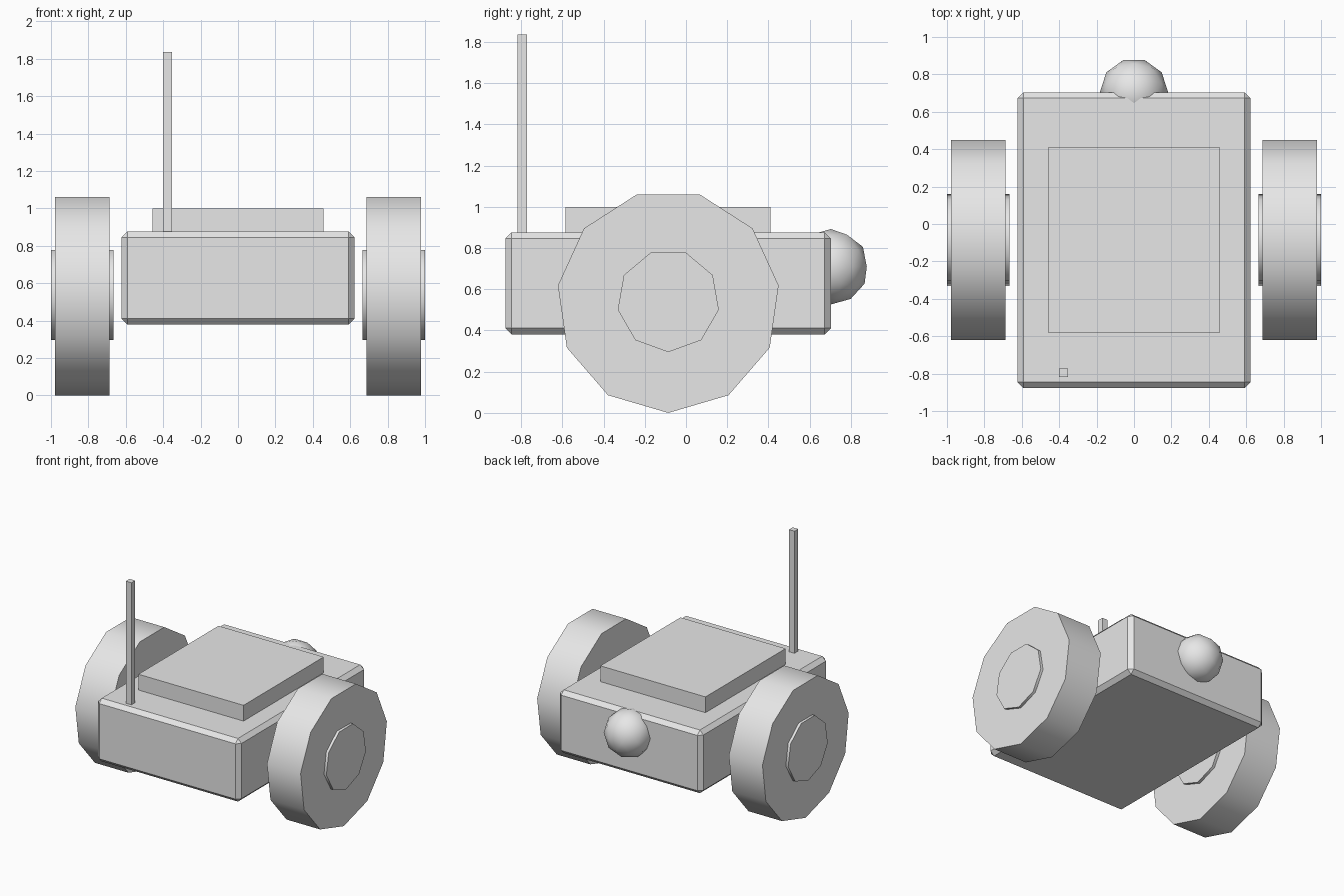
import bpy, bmesh
from math import cos, sin, pi
from mathutils import Matrix, Vector

default = bpy.data.objects.get("Cube")
if default:
    bpy.data.objects.remove(default)

# Single plain material
grey = bpy.data.materials.new("light_grey")
grey.use_nodes = True
colour = (0.8, 0.8, 0.8, 1)
grey.diffuse_color = colour
grey.node_tree.nodes["Principled BSDF"].inputs["Base Color"].default_value = colour


def finish(bm, name):
    bmesh.ops.recalc_face_normals(bm, faces=bm.faces[:])
    mesh = bpy.data.meshes.new(name)
    bm.to_mesh(mesh)
    bm.free()
    mesh.materials.append(grey)
    obj = bpy.data.objects.new(name, mesh)
    bpy.context.collection.objects.link(obj)
    return obj


def box(name, low, high, bevel=0):
    low, high = Vector(low), Vector(high)
    bm = bmesh.new()
    bmesh.ops.create_cube(bm, size=1)
    for v in bm.verts:
        v.co = (low + high) / 2 + v.co * (high - low)
    if bevel:
        bmesh.ops.bevel(bm, geom=bm.edges[:], offset=bevel, segments=1,
                        affect='EDGES')
    return finish(bm, name)


def disc(name, sides, radius, x0, x1, y, z):
    """Prism along x with one corner pointing straight down."""
    bm = bmesh.new()
    angles = [2 * pi * i / sides - pi / 2 for i in range(sides)]
    cap = bm.faces.new([bm.verts.new((x0, y + radius * cos(a), z + radius * sin(a)))
                        for a in angles])
    out = bmesh.ops.extrude_face_region(bm, geom=[cap], use_keep_orig=True)
    moved = [g for g in out["geom"] if isinstance(g, bmesh.types.BMVert)]
    bmesh.ops.translate(bm, verts=moved, vec=(x1 - x0, 0, 0))
    for f in bm.faces:
        f.smooth = len(f.verts) == 4   # rounded rim, flat caps
    return finish(bm, name)


# Body, top plate and aerial
box("body", (-0.623, -0.877, 0.38), (0.623, 0.704, 0.876), bevel=0.031)
box("top_plate", (-0.457, -0.584, 0.86), (0.457, 0.411, 1.0))
box("aerial", (-0.402, -0.818, 0.86), (-0.354, -0.772, 1.835))

# Wheels and hubs on both sides
for side, sign in (("left", 1), ("right", -1)):
    disc(side + "_wheel", 11, 0.541, sign * 0.687, sign * 0.979, -0.086, 0.541)
    disc(side + "_hub", 9, 0.249, sign * 0.665, sign * 1.0, -0.086, 0.544)

# Round lamp on the back
bm = bmesh.new()
bmesh.ops.create_icosphere(
    bm, subdivisions=2, radius=0.183,
    matrix=Matrix.Translation((0, 0.703, 0.709)) @ Matrix.Rotation(-pi / 2, 4, 'Z'))
for f in bm.faces:
    f.smooth = True
finish(bm, "back_lamp")
